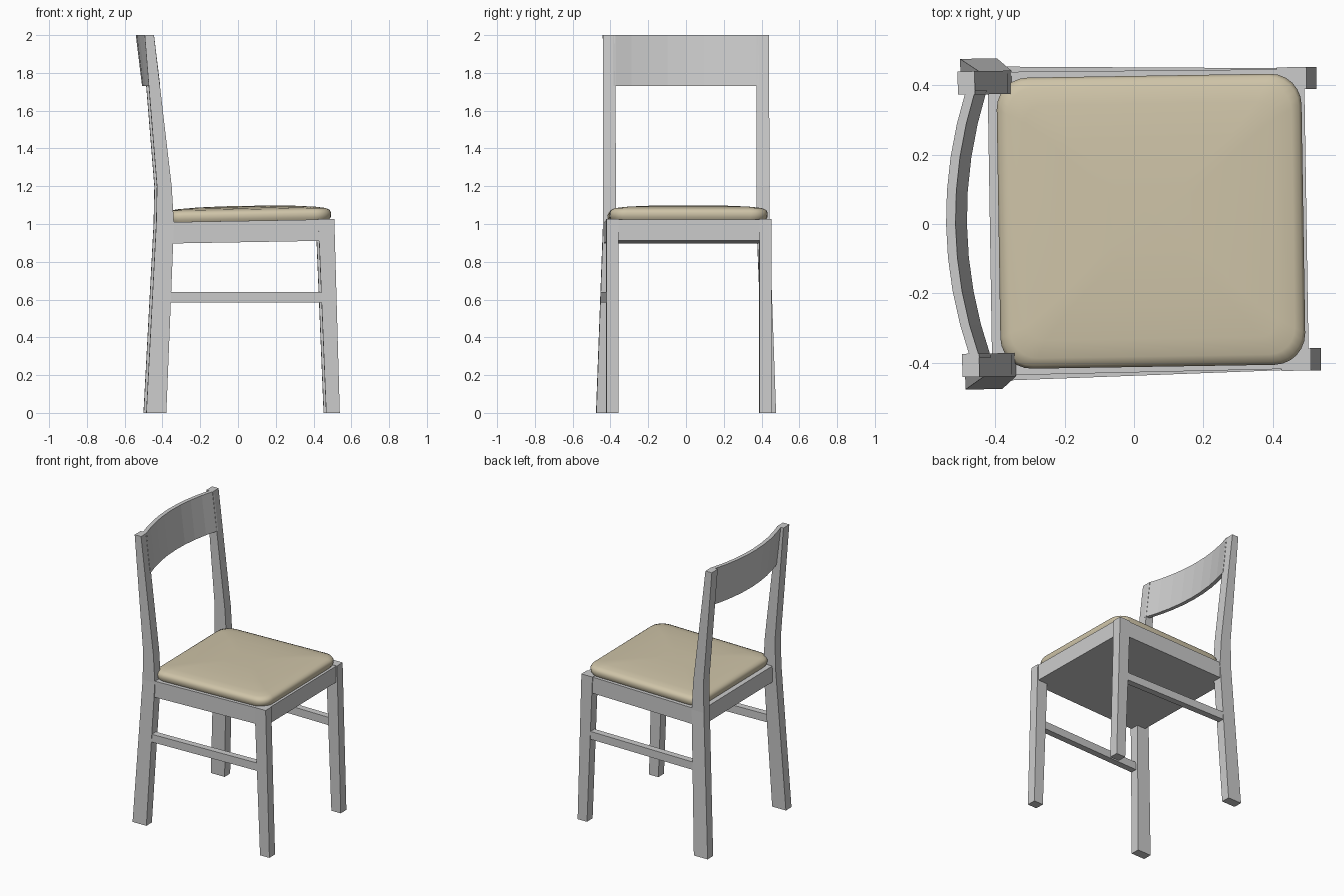
import bpy, bmesh, math
from mathutils import Matrix, Vector

if "Cube" in bpy.data.objects:
    bpy.data.objects.remove(bpy.data.objects["Cube"])

# the whole chair is turned very slightly about its back
TURN = (Matrix.Translation((-0.45, 0, 0)) @ Matrix.Rotation(0.016, 4, 'Z')
        @ Matrix.Translation((0.45, 0, 0)))


def loft(name, rings):
    """Join equal-length closed rings into a capped solid."""
    bm = bmesh.new()
    loops = [[bm.verts.new(TURN @ Vector(p)) for p in r] for r in rings]
    n = len(loops[0])
    for a, b in zip(loops, loops[1:]):
        for i in range(n):
            j = (i + 1) % n
            bm.faces.new((a[i], a[j], b[j], b[i]))
    bm.faces.new(loops[0])
    bm.faces.new(loops[-1])
    bmesh.ops.recalc_face_normals(bm, faces=bm.faces)
    me = bpy.data.meshes.new(name)
    bm.to_mesh(me)
    bm.free()
    ob = bpy.data.objects.new(name, me)
    bpy.context.collection.objects.link(ob)
    return ob


def flat(z, x0, x1, y0, y1, s=1):
    """Horizontal rectangle, mirrored in y when s is -1."""
    return [(x0, s*y0, z), (x1, s*y0, z), (x1, s*y1, z), (x0, s*y1, z)]


for s, side in ((1, "right"), (-1, "left")):
    # back leg and post in one piece, splayed below the seat, raked above
    loft("back_leg_" + side, [
        flat(0.0, -0.493, -0.387, 0.413, 0.476, s),
        flat(1.0, -0.440, -0.346, 0.373, 0.440, s),
        flat(1.2, -0.436, -0.358, 0.373, 0.440, s),
        flat(2.0, -0.501, -0.452, 0.373, 0.440, s)])
    # front leg
    loft("front_leg_" + side, [
        flat(0.0, 0.460, 0.532, 0.373, 0.437, s),
        flat(1.027, 0.418, 0.503, 0.373, 0.437, s)])
    # side stretcher
    loft("side_stretcher_" + side, [
        [(x, s*(y - 0.045), 0.585), (x, s*y, 0.585),
         (x, s*y, 0.64), (x, s*(y - 0.045), 0.64)]
        for x, y in ((-0.38, 0.452), (0.46, 0.434))])

# seat frame with a closed underside
loft("seat_frame", [
    [(x, -y, z0), (x, y, z0), (x, y, z1), (x, -y, z1)]
    for x, y, z0, z1 in ((-0.415, 0.437, 0.896, 1.009), (0.497, 0.431, 0.912, 1.025))])

# curved top rail
rail = []
for i in range(9):
    y = -0.385 + 0.77 * i / 8
    x = -0.541 + 0.06 * (y / 0.375) ** 2
    rail.append([(x, y, 2.0), (x + 0.027, y, 2.0),
                 (x + 0.060, y, 1.73), (x + 0.033, y, 1.73)])
loft("top_rail", rail)


# padded cushion
def cushion_ring(inset, h):
    hx, hy = 0.439 - inset, 0.419 - inset
    r = max(0.09 - inset * 0.5, 0.03)
    ring = []
    for k, (sx, sy) in enumerate(((1, 1), (-1, 1), (-1, -1), (1, -1))):
        for i in range(7):
            a = math.pi / 2 * (k + i / 6)
            x = 0.049 + sx * (hx - r) + r * math.cos(a)
            y = sy * (hy - r) + r * math.sin(a)
            ring.append((x, y, 1.016 + 0.018 * x + h))
    return ring


cushion = loft("seat_cushion", [cushion_ring(d, h) for d, h in (
    (0.012, -0.004), (0.002, 0.012), (0.0, 0.035), (0.008, 0.051), (0.03, 0.061),
    (0.08, 0.068), (0.18, 0.075), (0.32, 0.079))])
mat = bpy.data.materials.new("cream_fabric")
mat.diffuse_color = (0.62, 0.55, 0.39, 1)
mat.use_nodes = True
mat.node_tree.nodes["Principled BSDF"].inputs["Base Color"].default_value = mat.diffuse_color
cushion.data.materials.append(mat)
bpy.ops.object.select_all(action='DESELECT')
cushion.select_set(True)
bpy.context.view_layer.objects.active = cushion
bpy.ops.object.shade_smooth_by_angle(angle=math.radians(40))
